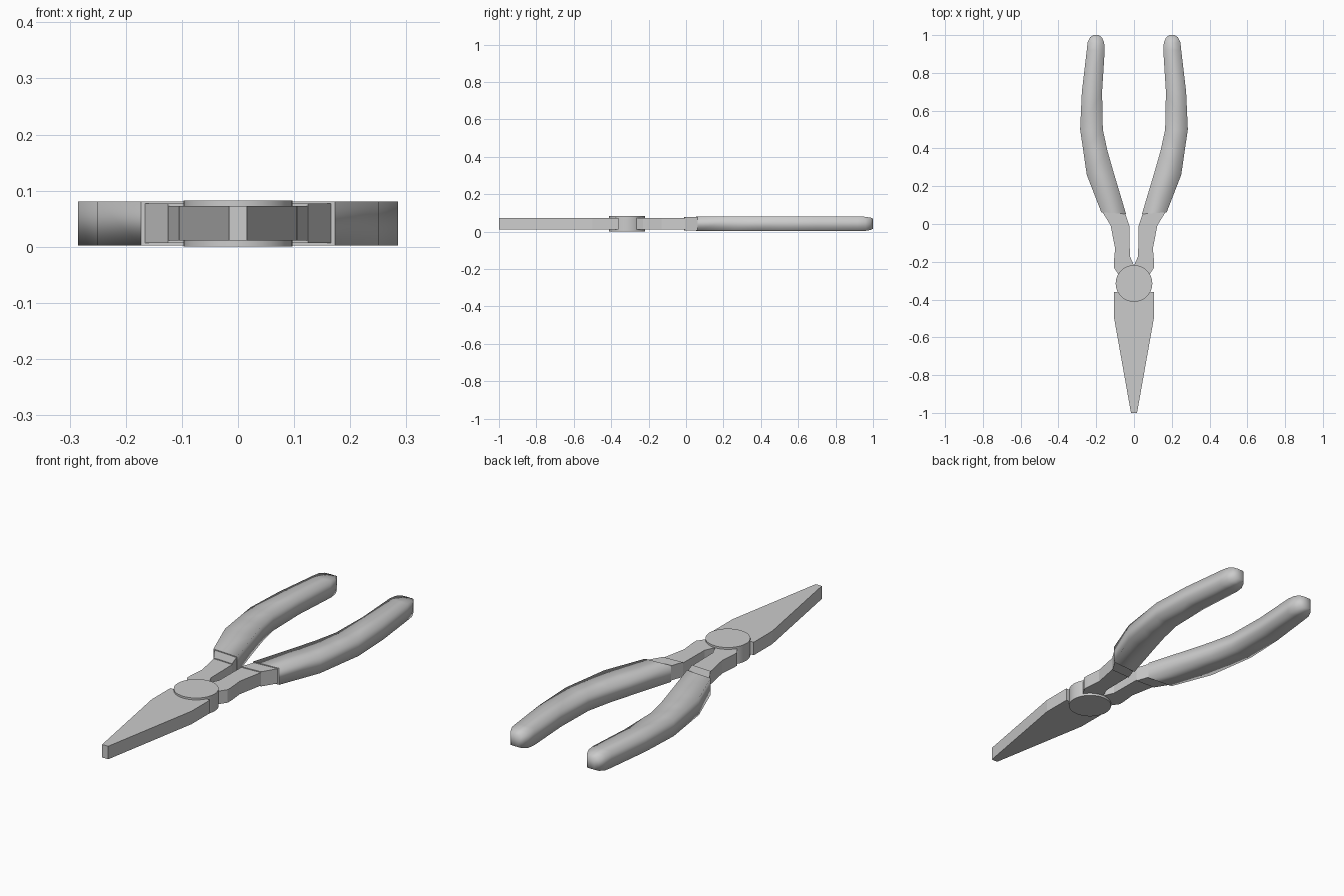
import bpy, bmesh

if "Cube" in bpy.data.objects:
    bpy.data.objects.remove(bpy.data.objects["Cube"])


def finish(bm, name, smooth=False):
    bmesh.ops.recalc_face_normals(bm, faces=bm.faces)
    if smooth:
        for f in bm.faces:
            f.smooth = len(f.verts) == 4 and f.calc_center_median().y > 0.07
    me = bpy.data.meshes.new(name)
    bm.to_mesh(me)
    bm.free()
    ob = bpy.data.objects.new(name, me)
    bpy.context.collection.objects.link(ob)
    return ob


def plate(name, outline, z0, z1, side=1):
    """Extrude a flat outline from z0 to z1, optionally flipped in x."""
    bm = bmesh.new()
    face = bm.faces.new([bm.verts.new((side * x, y, z0)) for x, y in outline])
    top = bmesh.ops.extrude_face_region(bm, geom=[face])["geom"]
    for v in top:
        if isinstance(v, bmesh.types.BMVert):
            v.co.z = z1
    return finish(bm, name)


def grip(name, stations, side):
    """Box-section sleeve lofted through (inner, outer, z inset) stations."""
    bm = bmesh.new()
    rings = []
    for (xi, yi), (xo, yo), inset in stations:
        lo, hi = 0.002 + inset, 0.081 - inset
        pts = [(xi, yi, lo), (xo, yo, lo), (xo, yo, hi), (xi, yi, hi)]
        rings.append([bm.verts.new((side * x, y, z)) for x, y, z in pts])
    for a, b in zip(rings, rings[1:]):
        for i in range(4):
            j = (i + 1) % 4
            bm.faces.new((a[i], a[j], b[j], b[i]))
    bm.faces.new(rings[0])
    bm.faces.new(rings[-1])
    return finish(bm, name, True)


# Closed tapered jaws
jaw = [(-0.016, -1.0), (0.016, -1.0), (0.105, -0.5), (0.105, -0.36),
       (-0.105, -0.36), (-0.105, -0.5)]
plate("jaws", jaw, 0.011, 0.073)

# Pivot disc
bm = bmesh.new()
bmesh.ops.create_cone(bm, cap_ends=True, segments=40, radius1=0.097, radius2=0.097, depth=0.082)
bmesh.ops.translate(bm, verts=bm.verts, vec=(0, -0.315, 0.041))
disc = finish(bm, "pivot_disc")
for f in disc.data.polygons:
    f.use_smooth = len(f.vertices) == 4

neck = [(0.0, -0.3), (0.06, -0.285), (0.08, -0.27), (0.107, -0.23), (0.107, -0.205),
        (0.1, -0.13), (0.125, 0.0), (0.024, -0.01), (0.022, -0.17), (0.0, -0.22)]
collar = [(0.024, -0.01), (0.125, -0.005), (0.168, 0.065), (0.048, 0.06)]
sleeve = [((0.042, 0.053), (0.173, 0.062), 0), ((0.107, 0.27), (0.25, 0.26), 0),
          ((0.14, 0.385), (0.268, 0.385), 0), ((0.165, 0.5), (0.285, 0.5), 0),
          ((0.169, 0.7), (0.276, 0.7), 0), ((0.155, 0.92), (0.25, 0.92), 0),
          ((0.158, 0.96), (0.246, 0.96), 0.002), ((0.17, 0.988), (0.233, 0.988), 0.007),
          ((0.186, 1.0), (0.216, 1.0), 0.013)]

# Left and right handle halves
for label, side in (("left", -1), ("right", 1)):
    plate(label + "_neck", neck, 0.011, 0.073, side)
    plate(label + "_collar", collar, 0.007, 0.077, side)
    grip(label + "_grip", sleeve, side)
